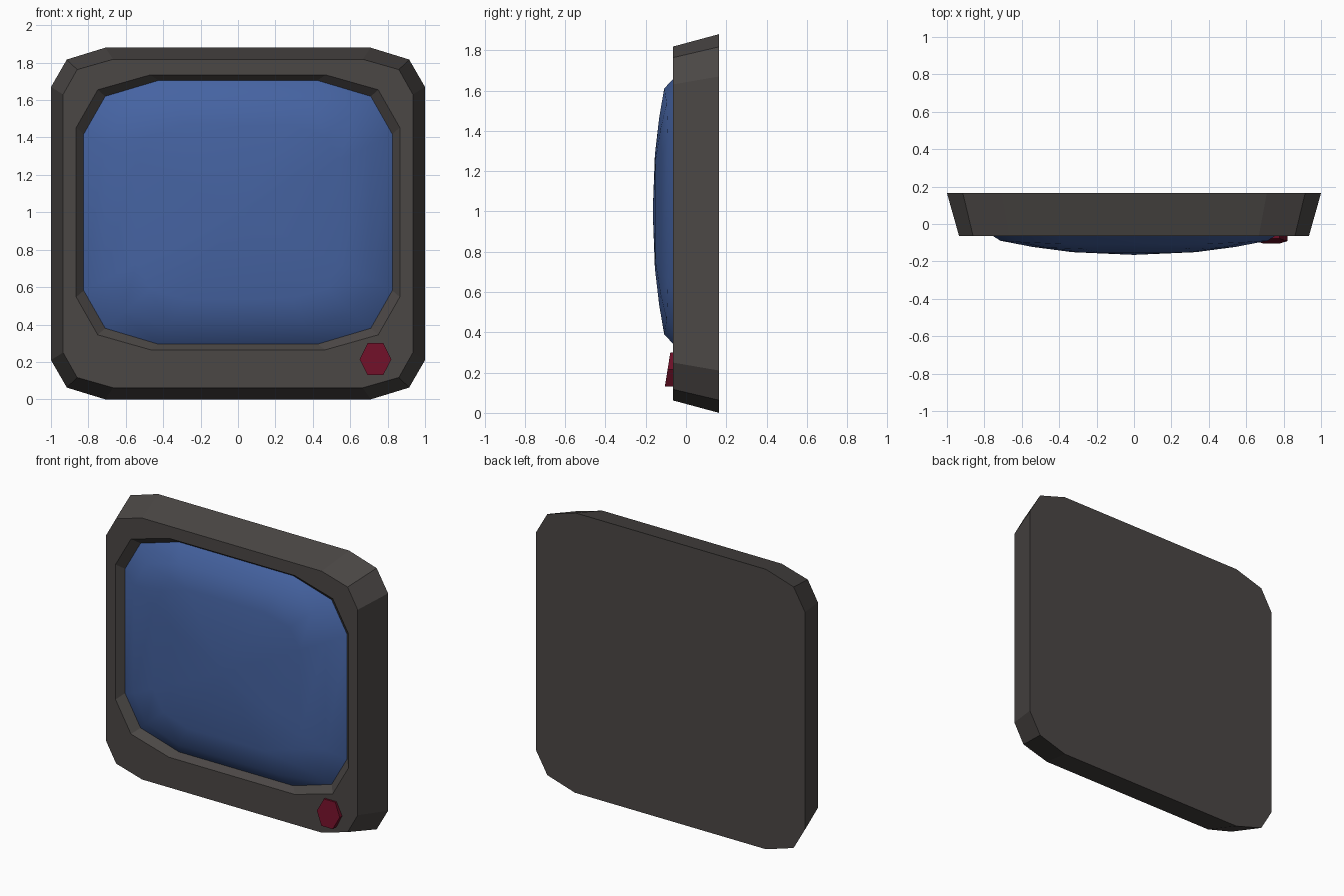
import bpy, bmesh, math

if "Cube" in bpy.data.objects:
    bpy.data.objects.remove(bpy.data.objects["Cube"])


def material(name, rgb):
    m = bpy.data.materials.new(name)
    m.diffuse_color = (*rgb, 1)
    m.use_nodes = True
    m.node_tree.nodes["Principled BSDF"].inputs["Base Color"].default_value = m.diffuse_color
    return m


def outline(corner, y, zc):
    """Twelve-sided outline: three corner points mirrored to four quadrants."""
    up = corner + [(x, -z) for x, z in reversed(corner)]
    full = up + [(-x, z) for x, z in reversed(up)]
    return [(x, y, zc + z) for x, z in full]


def loft(name, rings, mat, cap_start=False, cap_end=False, tip=None, smooth=False):
    """Join successive rings with quads, with optional caps or a centre point."""
    bm = bmesh.new()
    loops = [[bm.verts.new(p) for p in ring] for ring in rings]
    n = len(loops[0])
    for a, b in zip(loops, loops[1:]):
        for i in range(n):
            j = (i + 1) % n
            bm.faces.new((a[i], a[j], b[j], b[i]))
    if cap_start:
        bm.faces.new(loops[0])
    if cap_end:
        bm.faces.new(loops[-1])
    if tip:
        t = bm.verts.new(tip)
        for i in range(n):
            bm.faces.new((loops[-1][i], loops[-1][(i + 1) % n], t))
    bmesh.ops.recalc_face_normals(bm, faces=bm.faces)
    # An open shell must face forward
    if not cap_start and sum(f.normal.y * f.calc_area() for f in bm.faces) > 0:
        bmesh.ops.reverse_faces(bm, faces=bm.faces)
    for f in bm.faces:
        f.smooth = smooth
    me = bpy.data.meshes.new(name)
    bm.to_mesh(me)
    bm.free()
    me.materials.append(mat)
    ob = bpy.data.objects.new(name, me)
    bpy.context.collection.objects.link(ob)
    return ob


grey = material("dark warm grey", (0.07, 0.063, 0.06))
blue = material("screen blue", (0.06, 0.125, 0.36))
red = material("dark red", (0.15, 0.005, 0.02))

FRAME_Z, SCREEN_Z = 0.94, 1.0
recess = [(0.425, 0.705), (0.71, 0.62), (0.825, 0.418)]

# Frame: tapered casing with a bevelled screen recess
loft("frame", [
    outline([(0.71, 0.94), (0.915, 0.877), (1.0, 0.73)], 0.165, FRAME_Z),
    outline([(0.667, 0.878), (0.86, 0.823), (0.935, 0.69)], -0.065, FRAME_Z),
    outline([(0.468, 0.735), (0.75, 0.655), (0.865, 0.453)], -0.065, SCREEN_Z),
    outline(recess, -0.02, SCREEN_Z),
], grey, cap_start=True, cap_end=True)

# Screen: bulging glass, curving back a little more towards the sides
rings = [outline(recess, -0.02, SCREEN_Z)]
for s, y in [(0.865, -0.115), (0.66, -0.137), (0.4, -0.156)]:
    ring = outline([(x * s, z * s) for x, z in recess], y, SCREEN_Z)
    rings.append([(x, yy + 0.034 * (x / 0.825) ** 2, z) for x, yy, z in ring])
loft("screen", rings, blue, tip=(0, -0.165, SCREEN_Z), smooth=True)

# Button: six-sided knob with a front face sloping out towards the bottom
hexagon = [(0.735 + dx, 0.215 + dz) for dx, dz in
           [(0.085, 0), (0.042, 0.085), (-0.042, 0.085),
            (-0.085, 0), (-0.042, -0.085), (0.042, -0.085)]]
loft("button", [
    [(x, -0.06, z) for x, z in hexagon],
    [(x, -0.105 + (z - 0.13) * 0.16, z) for x, z in hexagon],
], red, cap_start=True, cap_end=True)
